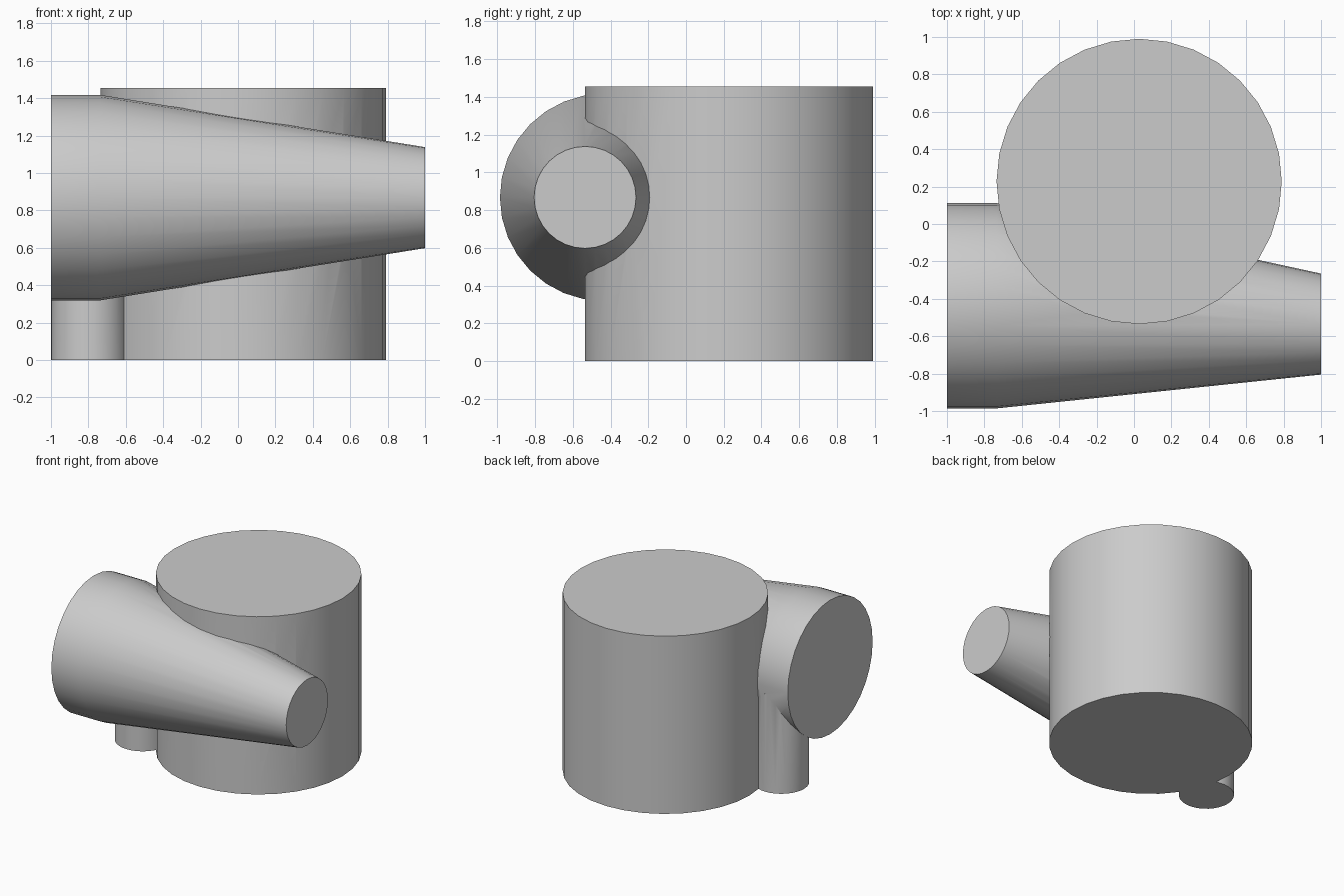
import bpy, bmesh, math
from mathutils import Vector

if "Cube" in bpy.data.objects:
    bpy.data.objects.remove(bpy.data.objects["Cube"])


def loft(name, rings, axis, sides=32):
    """Capped solid through circles given as (centre, radius), across x or z."""
    bm = bmesh.new()
    loops = []
    for centre, r in rings:
        loop = []
        for i in range(sides):
            a = 2 * math.pi * i / sides
            u, v = r * math.cos(a), r * math.sin(a)
            off = Vector((0, u, v)) if axis == 'X' else Vector((u, v, 0))
            loop.append(bm.verts.new(Vector(centre) + off))
        loops.append(loop)
    for lo, hi in zip(loops, loops[1:]):
        for i in range(sides):
            j = (i + 1) % sides
            bm.faces.new((lo[i], lo[j], hi[j], hi[i]))
    bm.faces.new(loops[0][::-1])
    bm.faces.new(loops[-1])
    bmesh.ops.recalc_face_normals(bm, faces=bm.faces)
    mesh = bpy.data.meshes.new(name)
    bm.to_mesh(mesh)
    bm.free()
    obj = bpy.data.objects.new(name, mesh)
    bpy.context.collection.objects.link(obj)
    return obj


# Upright drum
body = loft("drum_body", [((0.0275, 0.2275, 0), 0.7625),
                          ((0.0275, 0.2275, 1.455), 0.7625)], 'Z')

# Horizontal nozzle: short straight collar, then a skewed taper
nozzle = loft("tapered_nozzle", [((-1, -0.437, 0.868), 0.549),
                                 ((-0.735, -0.437, 0.868), 0.549),
                                 ((1, -0.535, 0.868), 0.27)], 'X')

# Small support leg under the collar
leg = loft("support_leg", [((-0.793, -0.10, 0), 0.207),
                           ((-0.793, -0.10, 0.8), 0.207)], 'Z')

# Fuse the parts into one solid
bpy.context.view_layer.objects.active = body
body.select_set(True)
for part in (nozzle, leg):
    mod = body.modifiers.new("union_" + part.name, 'BOOLEAN')
    mod.operation = 'UNION'
    mod.solver = 'EXACT'
    mod.object = part
    bpy.ops.object.modifier_apply(modifier=mod.name)
    bpy.data.objects.remove(part)

bpy.ops.object.shade_smooth_by_angle(angle=math.radians(30))
